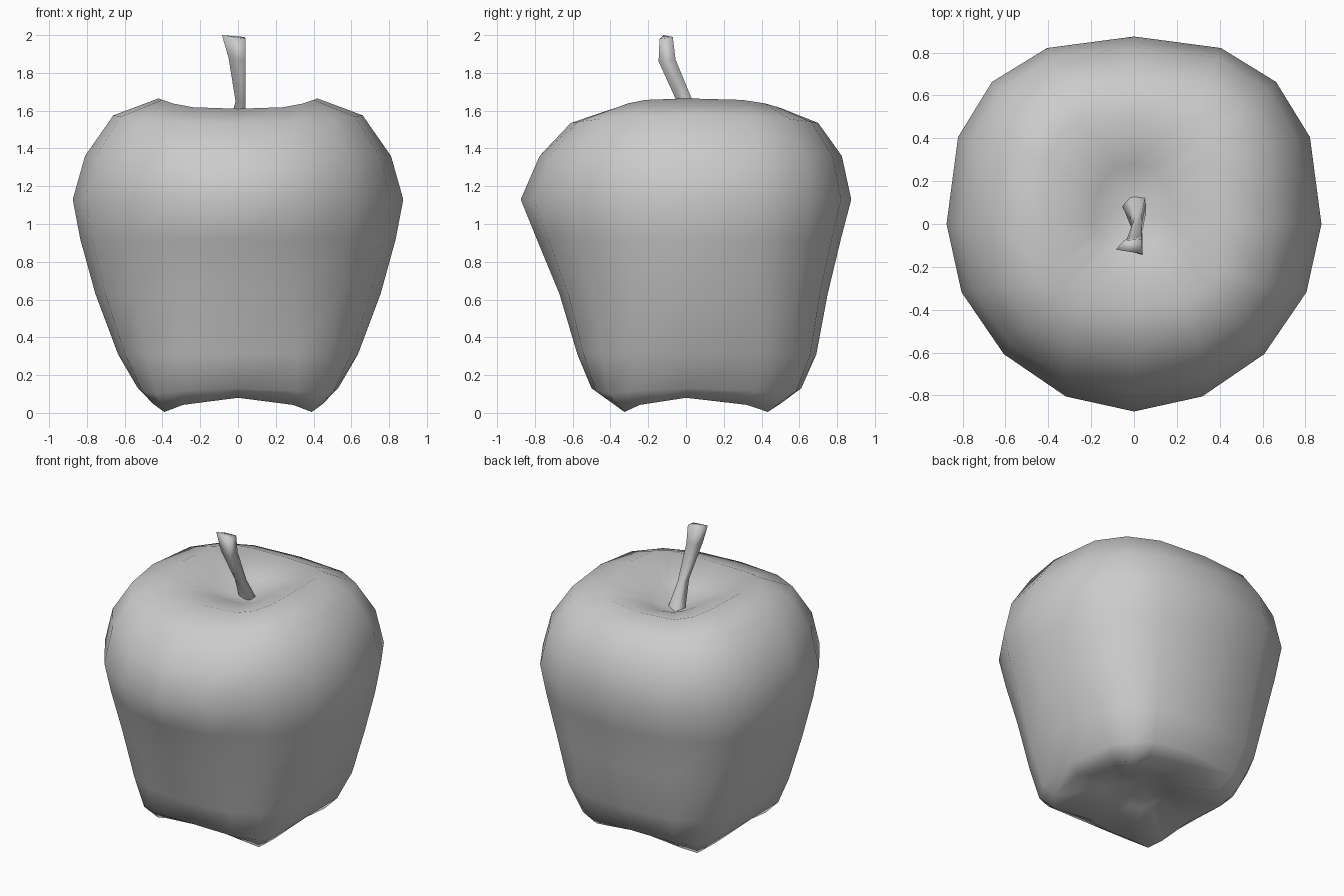
import bpy
import bmesh
from math import cos, sin, pi, copysign

if "Cube" in bpy.data.objects:
    bpy.data.objects.remove(bpy.data.objects["Cube"])

SIDES = 16


def loft(name, rings, start=None, end=None, flat_end=False):
    """Bridge rings of points, close ends with a fan to a point or a flat face."""
    bm = bmesh.new()
    loops = [[bm.verts.new(p) for p in ring] for ring in rings]
    n = len(loops[0])
    for a, b in zip(loops, loops[1:]):
        for i in range(n):
            j = (i + 1) % n
            bm.faces.new((a[i], a[j], b[j], b[i]))
    for loop, tip in ((loops[0], start), (loops[-1], end)):
        if tip:
            v = bm.verts.new(tip)
            for i in range(n):
                bm.faces.new((loop[i], loop[(i + 1) % n], v))
    if flat_end:
        bm.faces.new(loops[-1])
    bmesh.ops.recalc_face_normals(bm, faces=bm.faces)
    mesh = bpy.data.meshes.new(name)
    bm.to_mesh(mesh)
    bm.free()
    mesh.shade_smooth()
    obj = bpy.data.objects.new(name, mesh)
    bpy.context.collection.objects.link(obj)
    return obj


def fruit_ring(z, half_x, front, back, n_front, n_back, arch=0, saddle=0):
    """Rounded-square ring; arch lifts between the lobes, saddle lifts the sides."""
    pts = []
    for i in range(SIDES):
        t = 2 * pi * i / SIDES
        c, s = cos(t), sin(t)
        n = n_back if s > -1e-6 else n_front
        x = half_x * copysign(abs(c) ** (2 / n), c)
        y = (back if s > 0 else front) * copysign(abs(s) ** (2 / n), s)
        pts.append((x, y, z + arch * (1 + cos(4 * t)) / 2 + saddle * c * c))
    return pts


# Fruit body: bottom lobes up to the top rim and into the stem hollow
body = [
    (0.11, 0.20, 0.16, 0.25, 2.5, 2.5, 0.03, 0),
    (0.005, 0.46, 0.385, 0.51, 4.2, 4.2, 0.075, 0),
    (0.10, 0.53, 0.50, 0.61, 3.6, 3.8, 0.03, 0),
    (0.31, 0.635, 0.575, 0.69, 2.7, 3.4, 0, 0),
    (0.63, 0.755, 0.67, 0.75, 2.2, 2.8, 0, 0),
    (0.92, 0.835, 0.79, 0.82, 2.0, 2.6, 0, 0),
    (1.13, 0.875, 0.875, 0.875, 1.9, 2.5, 0, 0),
    (1.36, 0.81, 0.775, 0.825, 2.1, 2.6, 0, 0),
    (1.535, 0.66, 0.61, 0.70, 2.5, 2.9, 0, 0.04),
    (1.61, 0.42, 0.38, 0.51, 3.4, 3.6, 0, 0.055),
    (1.535, 0.19, 0.10, 0.28, 2.2, 2.2, 0, 0.02),
]
loft("apple_body", [fruit_ring(*r) for r in body],
     start=(0, 0.05, 0.17), end=(0, 0.11, 1.47))


# Stem: leaning four-sided stalk, flared at both ends
stem = [
    (0.00, 0.11, 1.46, 0.06, 0.03),
    (0.013, 0.00, 1.64, 0.026, 0.04),
    (-0.005, -0.10, 1.87, 0.045, 0.045),
    (-0.022, -0.105, 1.99, 0.063, 0.035),
]
rings = [[(x - w, y - d * 0.4, z + 0.01), (x + w, y - d, z - 0.01),
          (x + w * 0.9, y + d, z), (x - w * 0.4, y + d * 0.8, z)]
         for x, y, z, w, d in stem]
loft("stem", rings, flat_end=True)
